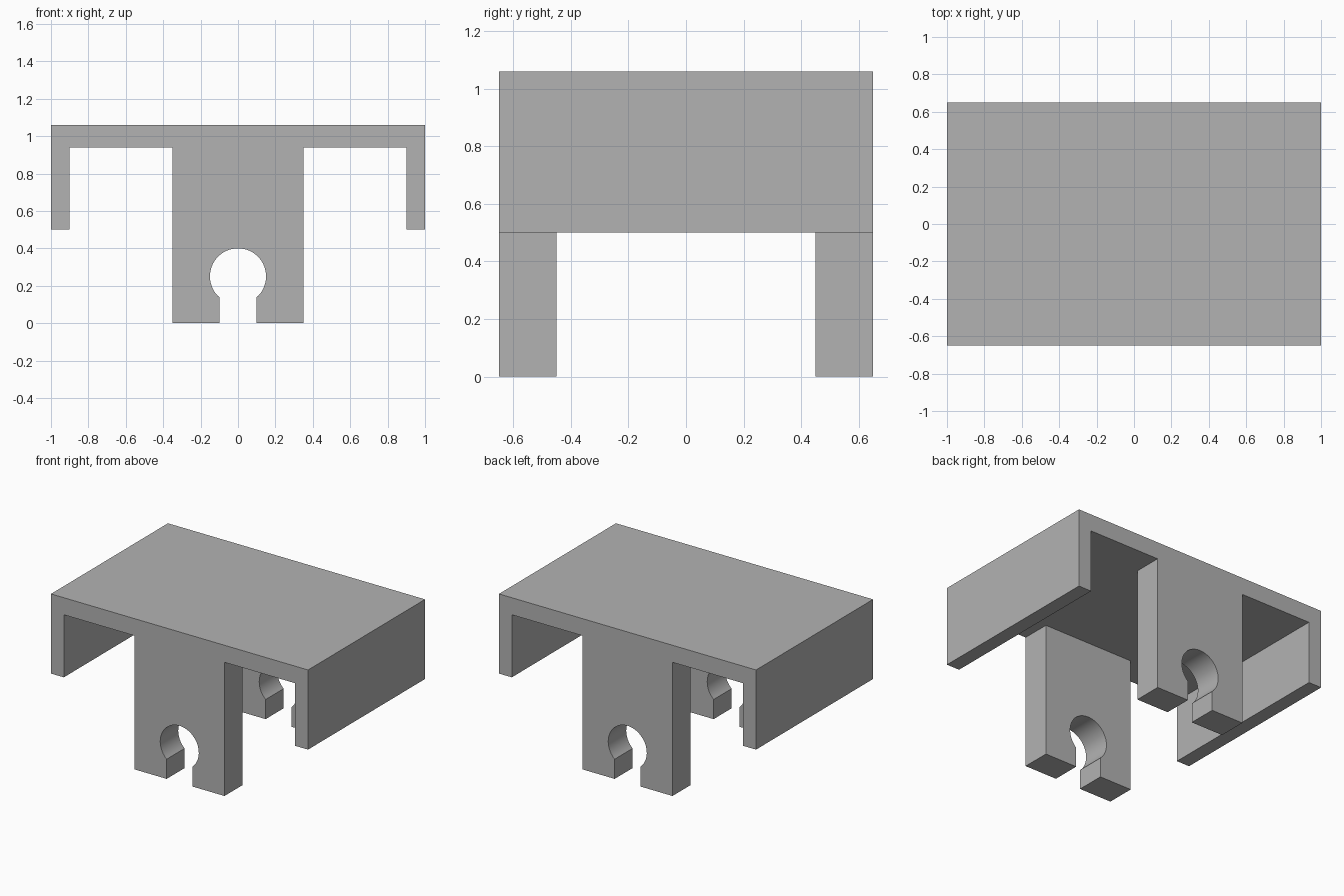
import bpy
import bmesh
from math import asin, cos, pi, radians, sin

cube = bpy.data.objects.get("Cube")
if cube:
    bpy.data.objects.remove(cube, do_unlink=True)

grey = bpy.data.materials.new("plain grey")
grey.use_nodes = True
colour = (0.45, 0.45, 0.45, 1)
grey.diffuse_color = colour
grey.node_tree.nodes["Principled BSDF"].inputs["Base Color"].default_value = colour

HALF_DEPTH = 0.65
TOP, UNDERSIDE = 1.06, 0.94


def extrude_profile(name, profile, y0, y1):
    """Solid made by sweeping an (x, z) outline from y0 to y1."""
    bm = bmesh.new()
    face = bm.faces.new([bm.verts.new((x, y0, z)) for x, z in profile])
    swept = bmesh.ops.extrude_face_region(bm, geom=[face])["geom"]
    verts = [v for v in swept if isinstance(v, bmesh.types.BMVert)]
    bmesh.ops.translate(bm, verts=verts, vec=(0, y1 - y0, 0))
    bmesh.ops.recalc_face_normals(bm, faces=bm.faces)
    mesh = bpy.data.meshes.new(name)
    bm.to_mesh(mesh)
    bm.free()
    mesh.materials.append(grey)
    obj = bpy.data.objects.new(name, mesh)
    bpy.context.collection.objects.link(obj)
    return obj


def mirrored(half):
    """Closed outline from its +x half."""
    return half + [(-x, z) for x, z in reversed(half)]


# Top plate with a side wall hanging from each end
channel = mirrored([(1, TOP), (1, 0.5), (0.9, 0.5), (0.9, UNDERSIDE)])
bracket = extrude_profile("bracket", channel, -HALF_DEPTH, HALF_DEPTH)

# Leg outline with a round hole open at the bottom through a narrow slot
radius, slot, hole_z, steps = 0.15, 0.1, 0.25, 48
start = asin(slot / radius)
angles = [start + (2 * pi - 2 * start) * i / steps for i in range(steps + 1)]
arc = [(radius * sin(a), hole_z - radius * cos(a)) for a in angles]
leg = [(-0.35, 0), (-0.35, 1), (0.35, 1), (0.35, 0), (slot, 0)] + arc + [(-slot, 0)]

# Front and back legs, joined to the plate as one solid
legs = [extrude_profile("front_leg", leg, -HALF_DEPTH, -0.45),
        extrude_profile("back_leg", leg, 0.45, HALF_DEPTH)]
bpy.context.view_layer.objects.active = bracket
for part in legs:
    union = bracket.modifiers.new("join", "BOOLEAN")
    union.operation = "UNION"
    union.solver = "EXACT"
    union.object = part
    bpy.ops.object.modifier_apply(modifier=union.name)
    bpy.data.objects.remove(part, do_unlink=True)

# Merge leftover flat seams, then smooth only the round holes
bm = bmesh.new()
bm.from_mesh(bracket.data)
bmesh.ops.dissolve_limit(bm, angle_limit=radians(1), verts=bm.verts, edges=bm.edges)
bm.to_mesh(bracket.data)
bm.free()
bpy.ops.object.select_all(action="DESELECT")
bracket.select_set(True)
bpy.ops.object.shade_smooth_by_angle(angle=radians(20))
